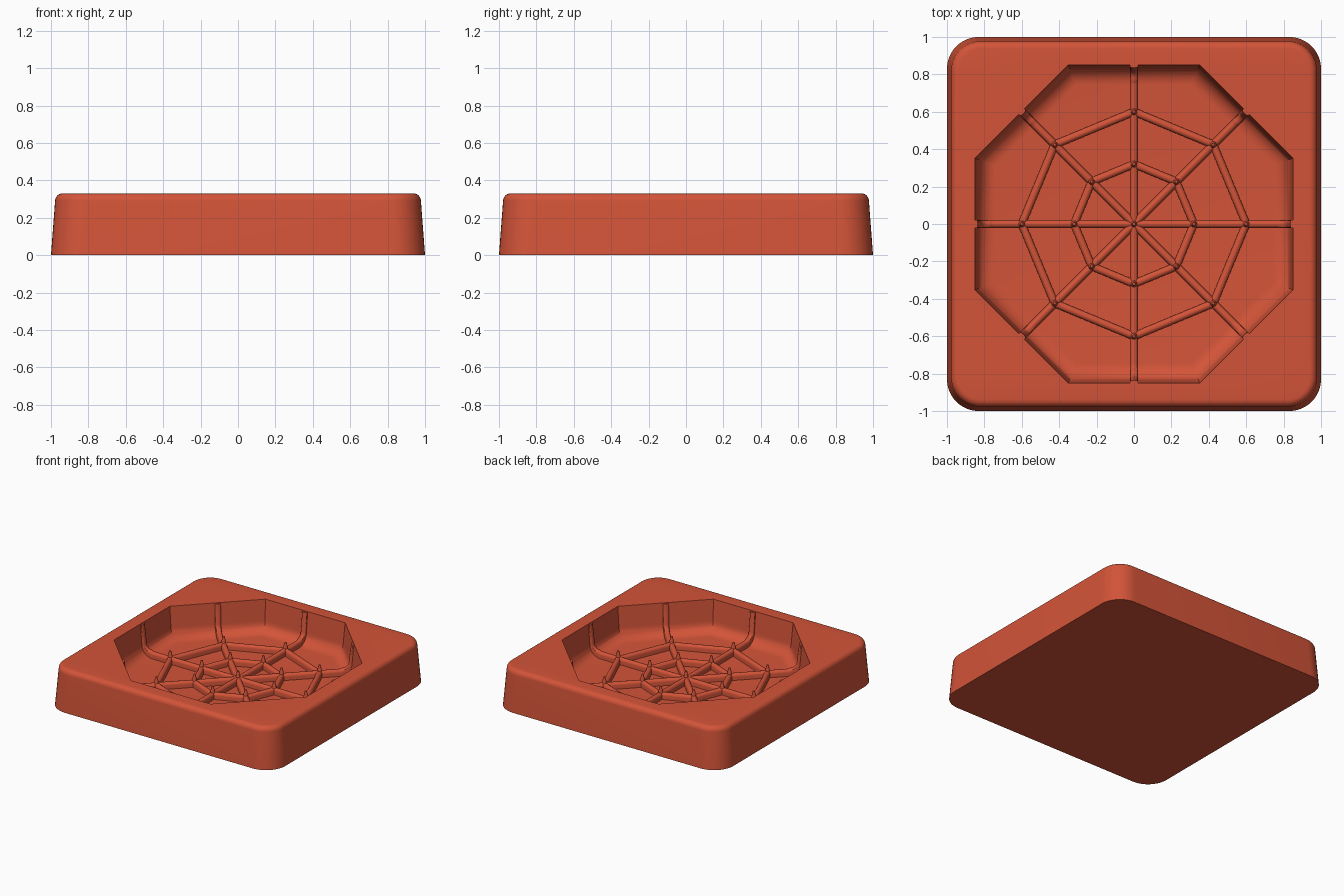
import bpy, bmesh
from math import sin, cos, tan, pi, radians
from mathutils import Vector

cube = bpy.data.objects.get("Cube")
if cube:
    bpy.data.objects.remove(cube, do_unlink=True)

HEIGHT, FLOOR = 0.33, 0.08
RIB_HALF, RIB_TALL = 0.021, 0.05
UP = Vector((0, 0, 1))

clay = bpy.data.materials.new("terracotta red")
clay.use_nodes = True
colour = (0.65, 0.088, 0.04, 1)
clay.diffuse_color = colour
clay.node_tree.nodes["Principled BSDF"].inputs["Base Color"].default_value = colour


def finish(name, bm, angle=35):
    bmesh.ops.recalc_face_normals(bm, faces=bm.faces)
    mesh = bpy.data.meshes.new(name)
    bm.to_mesh(mesh)
    bm.free()
    mesh.materials.append(clay)
    ob = bpy.data.objects.new(name, mesh)
    bpy.context.collection.objects.link(ob)
    bpy.ops.object.select_all(action="DESELECT")
    ob.select_set(True)
    bpy.context.view_layer.objects.active = ob
    bpy.ops.object.shade_smooth_by_angle(angle=radians(angle))
    return ob


def skin(bm, rings):
    """Join consecutive closed rings of equal size with quads."""
    for a, b in zip(rings, rings[1:]):
        for i in range(len(a)):
            j = (i + 1) % len(a)
            bm.faces.new((a[i], a[j], b[j], b[i]))


def rounded_square(bm, half, radius, z, steps=10):
    ring = []
    for k, (sx, sy) in enumerate(((1, 1), (-1, 1), (-1, -1), (1, -1))):
        for s in range(steps + 1):
            t = (k + s / steps) * pi / 2
            ring.append(bm.verts.new((sx * (half - radius) + radius * cos(t),
                                      sy * (half - radius) + radius * sin(t), z)))
    return ring


def octagon(bm, apothem, z):
    r = apothem / cos(pi / 8)
    return [bm.verts.new((r * cos((k + 0.5) * pi / 4), r * sin((k + 0.5) * pi / 4), z))
            for k in range(8)]


# Profile of the cavity wall: slight draft, then a round fillet into the floor
FILLET = 0.09
wall = [(0.85, HEIGHT)] + [
    (0.745 + FILLET * cos(t), FLOOR + FILLET * (1 - sin(t)))
    for t in (i * pi / 16 for i in range(9))]

# Tray body with tapered sides, soft top edge and octagonal cavity
bm = bmesh.new()
EDGE = 0.04
outer = [rounded_square(bm, 1.0, 0.17, 0)]
for i in range(7):
    t = i * pi / 12
    inset = EDGE * (1 - cos(t))
    outer.append(rounded_square(bm, 0.978 - inset, 0.16 - inset, HEIGHT - EDGE + EDGE * sin(t)))
skin(bm, outer)
bm.faces.new(outer[0])
cavity = [octagon(bm, a, z) for a, z in wall]
skin(bm, cavity)
bm.faces.new(cavity[-1])
rim = [bm.edges.get((ring[i - 1], ring[i]))
       for ring in (outer[-1], cavity[0]) for i in range(len(ring))]
bmesh.ops.triangle_fill(bm, edges=rim, use_beauty=True, normal=UP)
finish("tray_body", bm)


def sweep(bm, path, normals, side):
    """Round-topped rib along a path; its foot is sunk into the tray."""
    section = [(-RIB_HALF, -0.015)]
    for i in range(7):
        t = pi - i * pi / 6
        section.append((RIB_HALF * cos(t), RIB_TALL - RIB_HALF + RIB_HALF * sin(t)))
    section.append((RIB_HALF, -0.015))
    rings = [[bm.verts.new(p + side * u + n * v) for u, v in section]
             for p, n in zip(path, normals)]
    skin(bm, rings)
    bm.faces.new(rings[0])
    bm.faces.new(rings[-1])


# Radial ribs run over the floor and climb the wall to the rim
bm = bmesh.new()
for k in range(8):
    a = k * pi / 4
    out, side = Vector((cos(a), sin(a), 0)), Vector((-sin(a), cos(a), 0))
    # At the octagon's flat sides and its diagonals the wall has the same profile
    profile = [(0, FLOOR)] + wall[:0:-1] + [(0.85, HEIGHT - 0.005)]
    path = [out * r + UP * z for r, z in profile]
    normals = [UP]
    for i in range(9):
        t = pi / 2 - i * pi / 16
        normals.append(UP * sin(t) - out * cos(t))
    normals.append(-out)
    # The rib fades into the wall at the rim
    scale = [1] * 5 + [0.85, 0.7, 0.55, 0.45, 0.4, 0.3]
    sweep(bm, path, [n * s for n, s in zip(normals, scale)], side)
finish("radial_ribs", bm)

# Two octagonal rings of cross ribs
for name, radius in (("inner_web_ring", 0.32), ("outer_web_ring", 0.6)):
    bm = bmesh.new()
    for k in range(8):
        ends = [Vector((radius * cos(a), radius * sin(a), FLOOR))
                for a in (k * pi / 4, (k + 1) * pi / 4)]
        side = (ends[1] - ends[0]).normalized().cross(UP)
        sweep(bm, ends, [UP, UP], side)
    finish(name, bm)

# Small pointed pegs where the ribs meet
bm = bmesh.new()
joints = [(0, 0)] + [(r, k * pi / 4) for r in (0.32, 0.6) for k in range(8)]
for r, a in joints:
    geo = bmesh.ops.create_cone(bm, cap_ends=True, segments=12,
                                radius1=0.028, radius2=0.008, depth=0.1)
    bmesh.ops.translate(bm, verts=geo["verts"],
                        vec=(r * cos(a), r * sin(a), FLOOR + 0.045))
finish("joint_pegs", bm)
